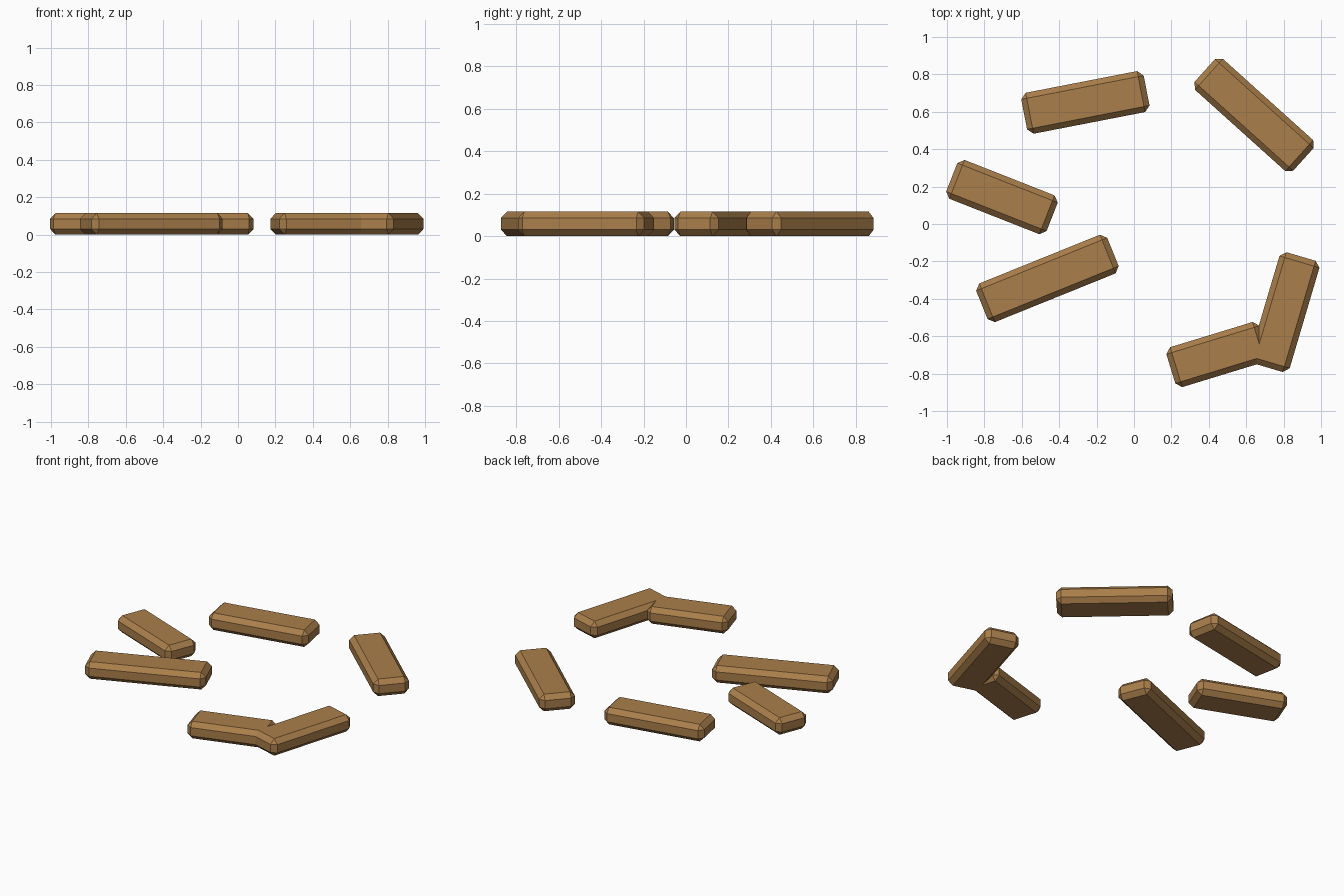
import bpy
import math

default = bpy.data.objects.get("Cube")
if default:
    bpy.data.objects.remove(default, do_unlink=True)

HEIGHT, WIDTH, CHAMFER = 0.115, 0.223, 0.03

wood = bpy.data.materials.new("brown_wood")
wood.use_nodes = True
colour = (0.40, 0.21, 0.07, 1)
wood.diffuse_color = colour
bsdf = next(n for n in wood.node_tree.nodes if n.type == "BSDF_PRINCIPLED")
bsdf.inputs["Base Color"].default_value = colour
bsdf.inputs["Roughness"].default_value = 0.8


def plank(name, x, y, length, angle):
    """Flat plank with chamfered edges, lying on the ground."""
    bpy.ops.mesh.primitive_cube_add(size=1, location=(x, y, HEIGHT / 2),
                                    rotation=(0, 0, math.radians(angle)))
    obj = bpy.context.object
    obj.name = name
    obj.scale = (length, WIDTH, HEIGHT)
    bpy.ops.object.transform_apply(location=False, rotation=False, scale=True)
    bevel = obj.modifiers.new("chamfer", "BEVEL")
    bevel.width = CHAMFER
    bevel.segments = 1
    bevel.limit_method = "NONE"
    obj.data.materials.append(wood)
    return obj


# Loose planks: centre x, centre y, length, turn in degrees
plank("back_plank", -0.26, 0.65, 0.667, 11)
plank("back_left_plank", 0.642, 0.583, 0.71, -42)
plank("right_plank", -0.706, 0.144, 0.577, -21.5)
plank("front_right_plank", -0.463, -0.291, 0.756, 22)

# Two planks that meet in a bend
plank("bend_side_plank", 0.805, -0.471, 0.62, 73.5)
plank("bend_front_plank", 0.446, -0.698, 0.521, 17)
